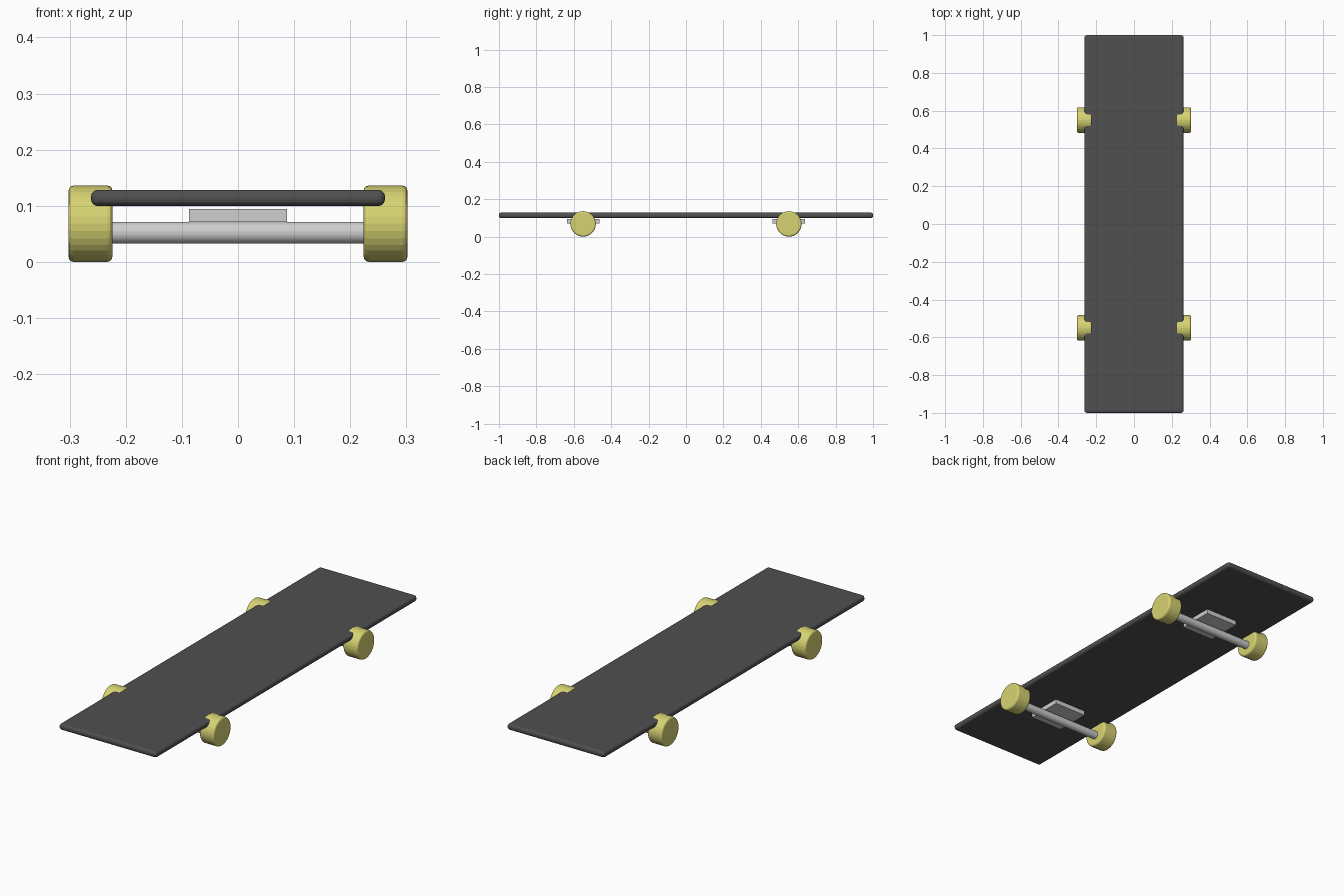
import bpy, math

if "Cube" in bpy.data.objects:
    bpy.data.objects.remove(bpy.data.objects["Cube"])


def material(name, rgb):
    m = bpy.data.materials.new(name)
    m.diffuse_color = (*rgb, 1)
    m.use_nodes = True
    m.node_tree.nodes["Principled BSDF"].inputs["Base Color"].default_value = m.diffuse_color
    return m


GRIP = material("charcoal", (0.08, 0.08, 0.08))
METAL = material("light grey metal", (0.62, 0.62, 0.63))
WHEEL = material("pale yellow", (0.68, 0.65, 0.17))


def finish(name, mat, bevel=0, segments=3):
    ob = bpy.context.object
    ob.name = name
    ob.data.materials.append(mat)
    bpy.ops.object.transform_apply(location=False, rotation=True, scale=True)
    if bevel:
        mod = ob.modifiers.new("rounded_edges", 'BEVEL')
        mod.width = bevel
        mod.segments = segments
        mod.limit_method = 'ANGLE'
        mod.angle_limit = math.radians(40)
    return ob


def box(name, loc, size, mat, bevel=0):
    bpy.ops.mesh.primitive_cube_add(size=1, location=loc)
    bpy.context.object.scale = size
    return finish(name, mat, bevel)


def rod(name, loc, radius, length, mat, bevel=0):
    # cylinder lying along x
    bpy.ops.mesh.primitive_cylinder_add(vertices=32, radius=radius, depth=length,
                                        location=loc, rotation=(0, math.pi / 2, 0))
    return finish(name, mat, bevel)


# Flat deck with rounded edges
box("deck", (0, 0, 0.114), (0.524, 2.0, 0.029), GRIP, 0.012)

# Two trucks, each with a mounting plate, an axle and two wheels
for end, y in (("front", -0.55), ("back", 0.55)):
    box(end + "_mounting_plate", (0, y, 0.0825), (0.174, 0.174, 0.023), METAL)
    rod(end + "_axle", (0, y, 0.052), 0.0195, 0.52, METAL)
    for side, x in (("left", -0.263), ("right", 0.263)):
        rod(f"{end}_{side}_wheel", (x, y, 0.068), 0.068, 0.078, WHEEL, 0.009)
